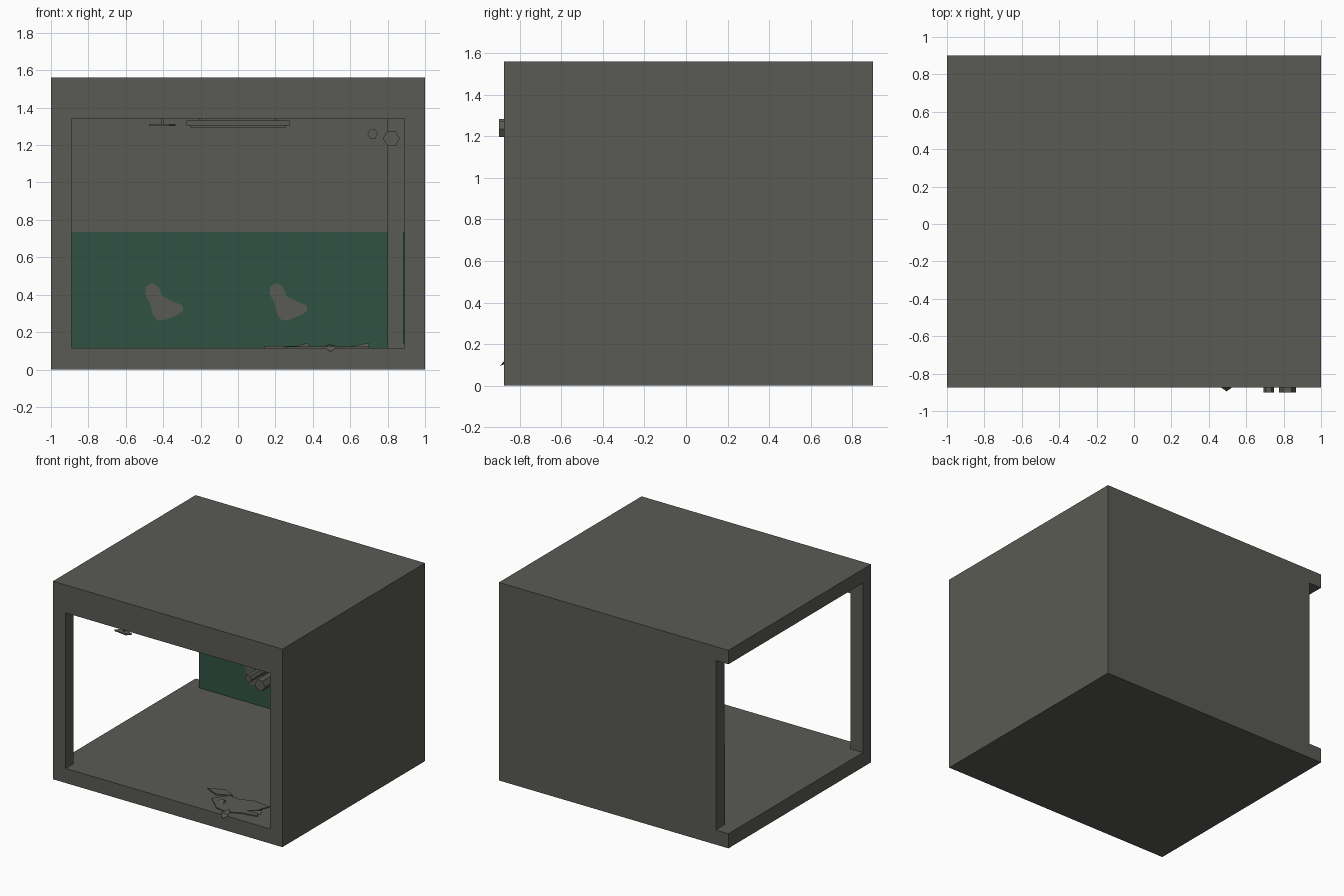
import bpy, math
from mathutils import Vector

if "Cube" in bpy.data.objects:
    bpy.data.objects.remove(bpy.data.objects["Cube"])


def material(name, rgb):
    m = bpy.data.materials.new(name)
    m.diffuse_color = (*rgb, 1)
    m.use_nodes = True
    m.node_tree.nodes["Principled BSDF"].inputs["Base Color"].default_value = m.diffuse_color
    return m


GREY = material("warm grey", (0.102, 0.102, 0.089))
GREEN = material("deep green", (0.030, 0.084, 0.058))


def mesh_object(name, verts, faces, mat):
    me = bpy.data.meshes.new(name)
    me.from_pydata(verts, [], faces)
    me.materials.append(mat)
    ob = bpy.data.objects.new(name, me)
    bpy.context.collection.objects.link(ob)
    return ob


def box(name, x0, x1, y0, y1, z0, z1, mat=GREY):
    v = [(x, y, z) for z in (z0, z1) for x, y in ((x0, y0), (x1, y0), (x1, y1), (x0, y1))]
    f = [(3, 2, 1, 0), (4, 5, 6, 7)] + [(i, (i + 1) % 4, (i + 1) % 4 + 4, i + 4) for i in range(4)]
    return mesh_object(name, v, f, mat)


def plate(name, outline, origin, u, v, thick, mat=GREY):
    """Extrude a 2D outline drawn in the plane u, v along u x v."""
    o, u, v = Vector(origin), Vector(u), Vector(v)
    base = [o + u * a + v * b for a, b in outline]
    n = len(base)
    verts = base + [p + u.cross(v) * thick for p in base]
    faces = [tuple(reversed(range(n))), tuple(range(n, 2 * n))]
    faces += [(i, (i + 1) % n, (i + 1) % n + n, i + n) for i in range(n)]
    return mesh_object(name, verts, faces, mat)


def pipe(name, x, z, r, y0, y1):
    """Six-sided pipe running front to back."""
    ring = [(r * math.sin(i * math.pi / 3), r * math.cos(i * math.pi / 3)) for i in range(6)]
    return plate(name, ring, (x, y0, z), (0, 0, 1), (1, 0, 0), y1 - y0)


F, B = -0.875, 0.9          # front and back of the shell
FLOOR, CEIL, W = 0.115, 1.45, 0.11

# Shell: floor, roof, back and right walls, open on the left side
box("floor", -1, 1, F, B, 0, FLOOR)
box("roof", -1, 1, F, B, CEIL, 1.56)
box("back_wall", -1 + W, 1, B - W, B, FLOOR, CEIL)
box("right_wall", 1 - W, 1, F, B - W, FLOOR, CEIL)

# Front frame
box("front_left_post", -1, -1 + W, F, F + 0.1, FLOOR, CEIL)
box("front_header", -1 + W, 1 - W, F, F + 0.1, 1.34, CEIL)

# Corner pillar inside
box("corner_pillar", 0.80, 1 - W, 0.70, B - W, FLOOR, CEIL)

# Green lower wall panels
box("back_panel", -1 + W, 0.80, B - W - 0.004, B - W, FLOOR, 0.735, GREEN)
box("right_panel", 0.883, 0.89, F + 0.1, 0.70, 0.14, 0.735, GREEN)

# Worn grey patches on the panels
PATCH = [(-0.10, 0.08), (-0.065, 0.10), (-0.03, 0.08), (-0.01, 0.03), (0.05, 0.0), (0.10, -0.02),
         (0.10, -0.05), (0.06, -0.075), (0.01, -0.095), (-0.035, -0.10), (-0.06, -0.07),
         (-0.075, -0.01), (-0.10, 0.04)]
for i, x in enumerate((-0.395, 0.27)):
    plate(f"back_patch_{i}", PATCH, (x, B - W - 0.004, 0.362), (1, 0, 0), (0, 0, 1), 0.003)
    plate(f"right_patch_{i}", PATCH, (0.883, x, 0.362), (0, -1, 0), (0, 0, 1), 0.002)

# Pipes under the ceiling along the right wall
pipe("small_pipe", 0.72, 1.26, 0.028, -0.9, B - W)
pipe("large_pipe", 0.82, 1.235, 0.045, -0.9, B - W)

# Long ceiling lamp on two rods
box("lamp_body", -0.275, 0.275, -0.06, 0.06, 1.305, 1.332)
box("lamp_tube", -0.255, 0.255, -0.03, 0.03, 1.293, 1.305)
for s in (-1, 1):
    box("lamp_rod", s * 0.2 - 0.006, s * 0.2 + 0.006, -0.006, 0.006, 1.332, CEIL)

# Small flat fitting below the header
plate("ceiling_fitting", [(-0.07, -0.02), (0.04, -0.035), (0.07, 0.0), (-0.03, 0.035)],
      (-0.405, -0.84, 1.303), (1, 0, 0), (0, 1, 0), 0.009)
box("fitting_stem", -0.408, -0.398, -0.845, -0.835, 1.31, 1.34)

# Crumpled scrap lying on the floor near the front
SCRAP = [(-0.22, -0.02), (-0.10, -0.13), (0.0, -0.15), (0.10, -0.10), (0.22, -0.08),
         (0.17, 0.02), (0.20, 0.10), (0.06, 0.12), (-0.05, 0.08), (-0.14, 0.09)]
plate("floor_scrap", SCRAP, (0.48, -0.68, FLOOR), (1, 0, 0), (0, 1, 0), 0.007)
plate("scrap_leaf", [(-0.13, 0), (-0.02, -0.05), (0.09, 0.0), (0.0, 0.05)],
      (0.27, -0.58, FLOOR), (1, 0, 0), (0, 1, 0), 0.01)


def shard(name, pts, tip):
    """Raised three-sided fold with one high tip."""
    return mesh_object(name, [*pts, tip], [(2, 1, 0), (0, 1, 3), (1, 2, 3), (2, 0, 3)], GREY)


shard("fold_left", [(0.28, -0.72, FLOOR), (0.40, -0.76, FLOOR), (0.38, -0.68, FLOOR)], (0.37, -0.70, 0.142))
shard("fold_right", [(0.55, -0.74, FLOOR), (0.70, -0.72, FLOOR), (0.62, -0.66, FLOOR)], (0.70, -0.70, 0.142))
shard("front_spike", [(0.46, -0.87, 0.125), (0.53, -0.87, 0.125), (0.49, -0.80, 0.135)], (0.495, -0.895, 0.095))
